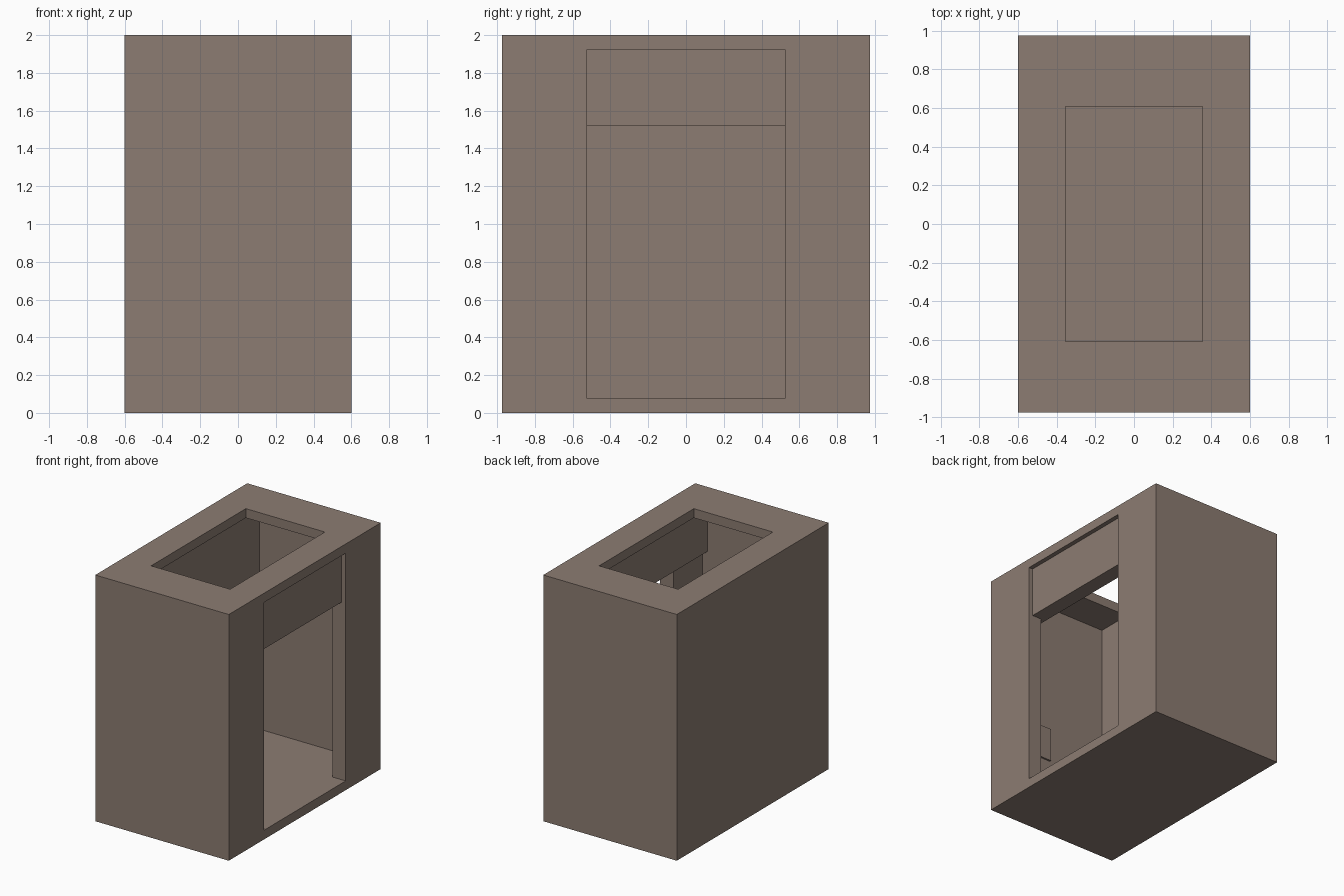
import bpy
import bmesh

if "Cube" in bpy.data.objects:
    bpy.data.objects.remove(bpy.data.objects["Cube"])

paint = bpy.data.materials.new("warm_grey_brown")
paint.diffuse_color = (0.262, 0.202, 0.168, 1.0)
paint.use_nodes = True
paint.node_tree.nodes["Principled BSDF"].inputs["Base Color"].default_value = paint.diffuse_color


def box(name, x, y, z):
    """Axis-aligned box from (min, max) ranges."""
    bm = bmesh.new()
    bmesh.ops.create_cube(bm, size=1.0)
    for v in bm.verts:
        v.co = [r[0] + (c + 0.5) * (r[1] - r[0]) for c, r in zip(v.co, (x, y, z))]
    mesh = bpy.data.meshes.new(name)
    bm.to_mesh(mesh)
    bm.free()
    mesh.materials.append(paint)
    ob = bpy.data.objects.new(name, mesh)
    bpy.context.collection.objects.link(ob)
    return ob


def cut(target, cutter):
    """Subtract the cutter, then remove it."""
    mod = target.modifiers.new("cut", 'BOOLEAN')
    mod.operation = 'DIFFERENCE'
    mod.solver = 'EXACT'
    mod.object = cutter
    bpy.context.view_layer.objects.active = target
    bpy.ops.object.modifier_apply(modifier=mod.name)
    bpy.data.objects.remove(cutter, do_unlink=True)


FLOOR, CEIL, HEADER = 0.075, 1.925, 1.518

# Cabin shell: hollow room, side doorway and roof hatch
shell = box("cabin_shell", (-0.6, 0.6), (-0.975, 0.975), (0, 2))
cut(shell, box("room_cutter", (-0.438, 0.48), (-0.9, 0.9), (FLOOR, CEIL)))
cut(shell, box("door_cutter", (0.3, 0.8), (-0.525, 0.525), (FLOOR, CEIL)))
cut(shell, box("hatch_cutter", (-0.355, 0.355), (-0.608, 0.608), (1.8, 2.2)))

# Header over the doorway, wider on the inside
box("door_header", (0.48, 0.564), (-0.525, 0.525), (HEADER, CEIL))
box("inner_header", (0.438, 0.48), (-0.9, 0.9), (HEADER, CEIL))

# Control panel on the inside of the front wall
box("control_panel", (0.08, 0.32), (-0.9, -0.885), (0.585, 0.86))
